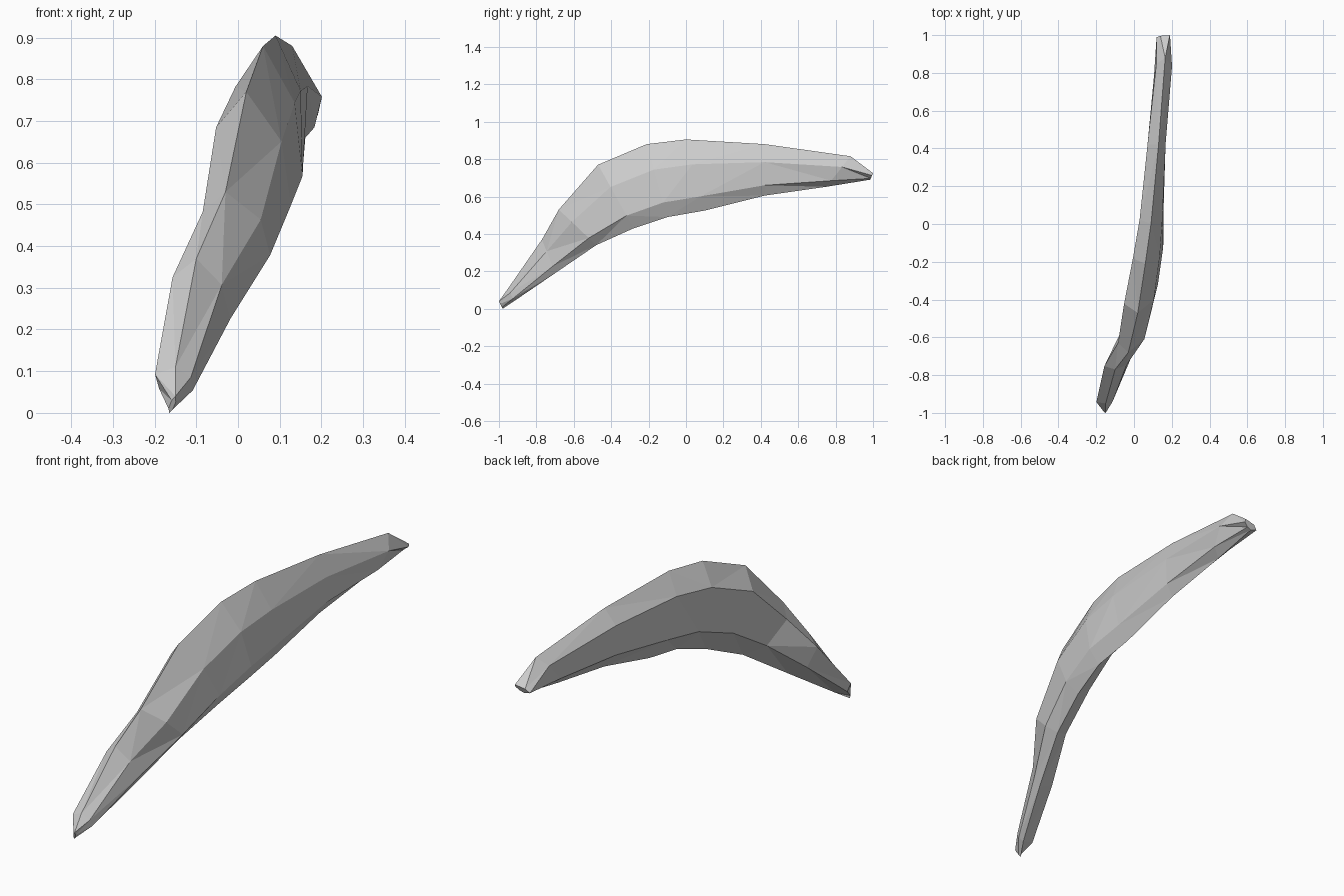
import bpy
import bmesh
from mathutils import Vector

# Remove the default cube only
default_cube = bpy.data.objects.get("Cube")
if default_cube:
    bpy.data.objects.remove(default_cube, do_unlink=True)


def make_material(name, colour):
    material = bpy.data.materials.new(name)
    material.use_nodes = True
    material.diffuse_color = colour
    material.node_tree.nodes["Principled BSDF"].inputs["Base Color"].default_value = colour
    return material


# Stations from front tip to rear tip:
# upper ridge point, lower edge point, swell to the right side, swell to the left side
stations = [
    ((-.15, -1, .04), (-.165, -.98, 0), .006, .006),
    ((-.15, -.95, .11), (-.13, -.92, .04), .06, .03),
    ((-.1, -.77, .37), (-.04, -.7, .19), .08, .04),
    ((-.03, -.68, .53), (.04, -.48, .34), .08, .06),
    ((.02, -.47, .77), (.09, -.28, .43), .1, .06),
    ((.06, -.21, .88), (.12, -.1, .49), .09, .055),
    ((.09, 0, .905), (.12, .1, .525), .075, .05),
    ((.13, .42, .88), (.13, .42, .605), .065, .037),
    ((.165, .88, .815), (.14, .75, .652), .045, .045),
    ((.19, 1, .725), (.15, .985, .69), .045, .015),
]

# Cross-section: position down the blade and share of the swell (negative = -x side)
section = [(0, 0), (.35, 1), (.8, .85), (1, 0), (.75, -.9), (.25, -.9)]


def section_ring(bm, station):
    top, bottom, swell_right, swell_left = station
    top, bottom = Vector(top), Vector(bottom)
    ring = []
    for depth, side in section:
        swell = swell_left if side > 0 else swell_right
        ring.append(bm.verts.new(top.lerp(bottom, depth) + Vector((side * swell, 0, 0))))
    return ring


def loft(name, material):
    bm = bmesh.new()
    rings = [section_ring(bm, station) for station in stations]
    count = len(section)
    # Skin between neighbouring sections
    for first, second in zip(rings, rings[1:]):
        for i in range(count):
            j = (i + 1) % count
            bm.faces.new((first[i], first[j], second[j], second[i]))
    # Close both tips
    bm.faces.new(rings[0])
    bm.faces.new(rings[-1])
    bmesh.ops.triangulate(bm, faces=bm.faces[:])
    bmesh.ops.recalc_face_normals(bm, faces=bm.faces[:])
    mesh = bpy.data.meshes.new(name)
    bm.to_mesh(mesh)
    bm.free()
    mesh.materials.append(material)
    obj = bpy.data.objects.new(name, mesh)
    bpy.context.collection.objects.link(obj)
    return obj


# Faceted curved blade with flat shading
loft("curved_blade", make_material("light grey", (.6, .6, .6, 1)))
